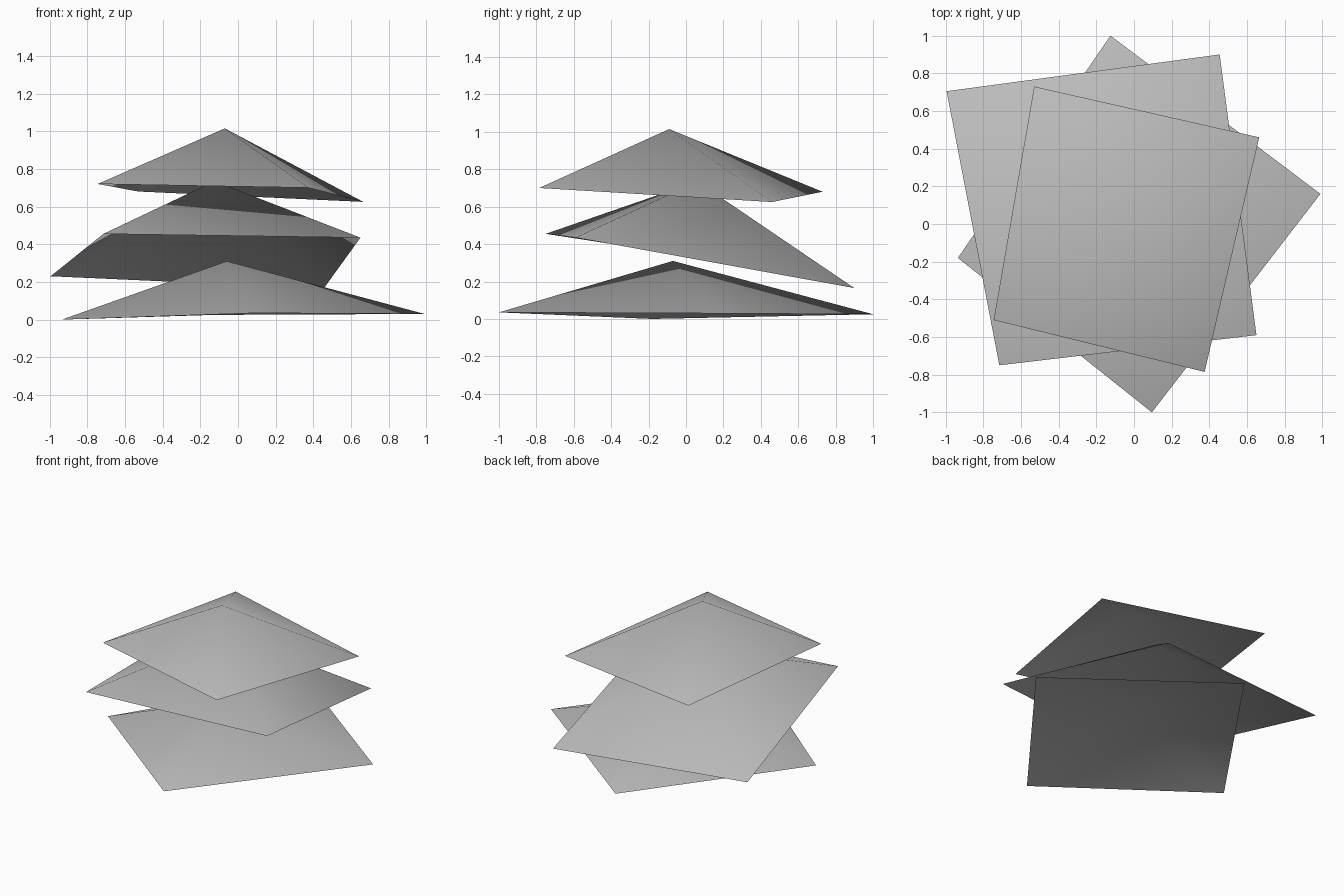
import bpy
import bmesh

if "Cube" in bpy.data.objects:
    bpy.data.objects.remove(bpy.data.objects["Cube"], do_unlink=True)

# One plain grey for all tiers
grey = bpy.data.materials.new("plain grey")
grey.use_nodes = True
colour = (0.5, 0.5, 0.5, 1)
grey.diffuse_color = colour
grey.node_tree.nodes["Principled BSDF"].inputs["Base Color"].default_value = colour


def tier(name, apex, corners):
    """Open, smooth four-sided canopy from its apex and rim corners."""
    bm = bmesh.new()
    top = bm.verts.new(apex)
    rim = [bm.verts.new(c) for c in corners]
    for i, corner in enumerate(rim):
        face = bm.faces.new((top, corner, rim[(i + 1) % len(rim)]))
        face.smooth = True
    mesh = bpy.data.meshes.new(name)
    bm.to_mesh(mesh)
    bm.free()
    mesh.materials.append(grey)
    obj = bpy.data.objects.new(name, mesh)
    bpy.context.collection.objects.link(obj)
    return obj


# Rim corners run counter-clockwise seen from above
tier("lower_canopy", (-0.06, -0.07, 0.31),
     [(-0.935, -0.18, 0.0), (0.095, -1.0, 0.035), (0.99, 0.16, 0.03), (-0.125, 1.0, 0.025)])
tier("middle_canopy", (-0.125, 0.06, 0.735),
     [(-0.715, -0.75, 0.455), (0.65, -0.59, 0.435), (0.455, 0.9, 0.165), (-0.995, 0.705, 0.23)])
tier("upper_canopy", (-0.07, -0.09, 1.015),
     [(-0.745, -0.51, 0.72), (0.375, -0.785, 0.7), (0.665, 0.46, 0.625), (-0.53, 0.73, 0.68)])
